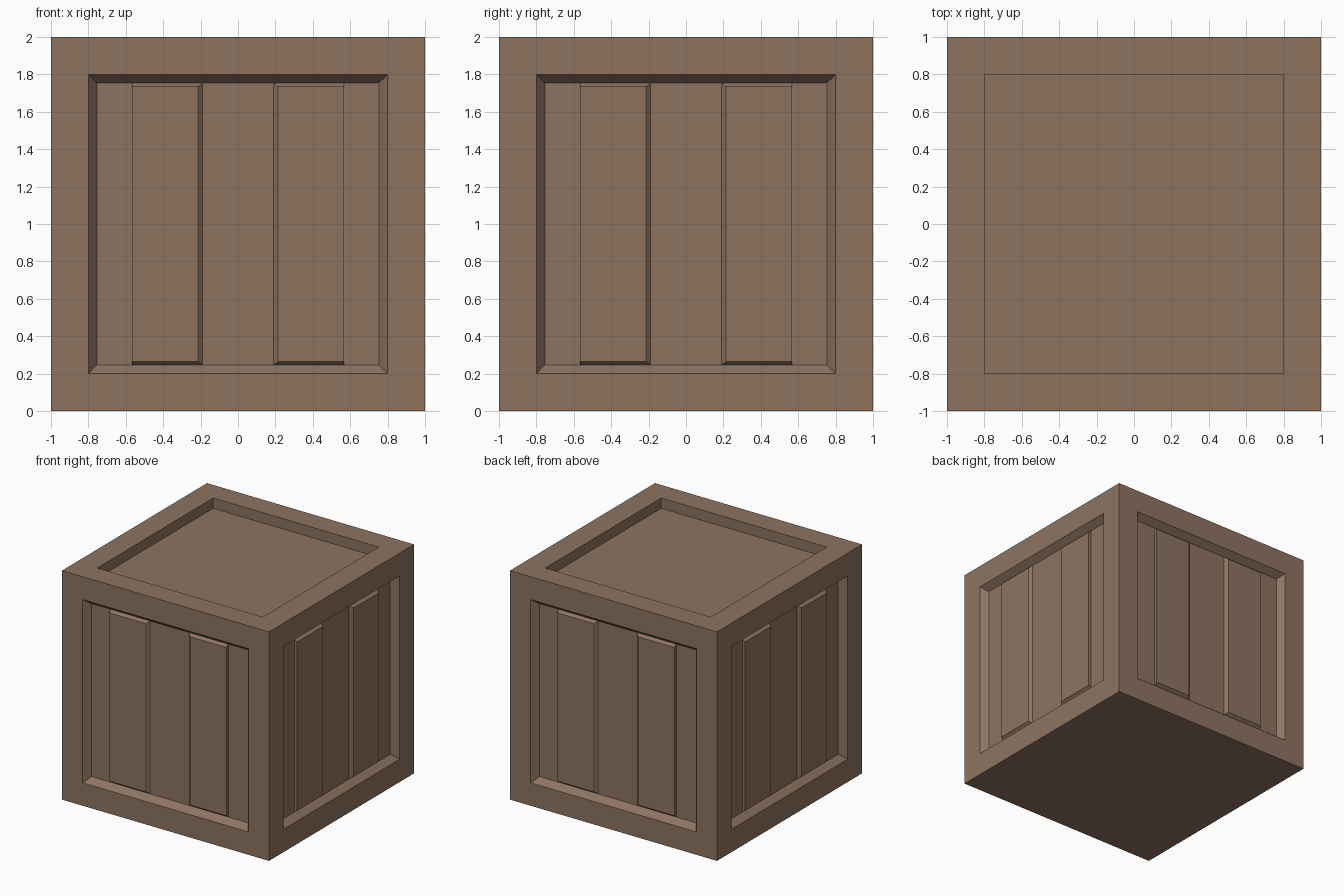
import bpy
import bmesh
from mathutils import Vector

if "Cube" in bpy.data.objects:
    bpy.data.objects.remove(bpy.data.objects["Cube"])

FRAME = 0.2          # width of the flat frame on every face
BEVEL = 0.045        # width of the sloped frame lip
SIDE_DEPTH = 0.058   # depth of side panels
TOP_DEPTH = 0.09     # depth of the lid recess
PLANK_IN, PLANK_OUT = 0.189, 0.566
PLANK_RAISE = 0.025
UP = Vector((0, 0, 1))

bm = bmesh.new()
bmesh.ops.create_cube(bm, size=2)
bmesh.ops.translate(bm, verts=bm.verts, vec=UP)
bm.normal_update()


def inset(faces, width, depth=0.0):
    bmesh.ops.inset_individual(bm, faces=faces, thickness=width, depth=depth,
                               use_even_offset=True)
    bm.normal_update()


def add_planks(n):
    """Split one recessed side panel into boards and raise two of them."""
    u = UP.cross(n)

    def panel():
        return [f for f in bm.faces if f.normal.dot(n) > 0.99
                and abs(f.calc_center_median().dot(n) - (1 - SIDE_DEPTH)) < 0.002]

    for cut in (-PLANK_OUT, -PLANK_IN, PLANK_IN, PLANK_OUT):
        faces = panel()
        geom = set(faces)
        for f in faces:
            geom.update(f.edges)
            geom.update(f.verts)
        bmesh.ops.bisect_plane(bm, geom=list(geom), plane_co=u * cut, plane_no=u)
        bm.normal_update()

    boards = [f for f in panel()
              if PLANK_IN < abs(f.calc_center_median().dot(u)) < PLANK_OUT]
    raised = bmesh.ops.extrude_discrete_faces(bm, faces=boards)["faces"]
    for v in {v for f in raised for v in f.verts}:
        pos = v.co.dot(u)
        v.co += n * PLANK_RAISE
        v.co.z += 0.02 if v.co.z < 1 else -0.02
        if abs(pos) < 0.3:                      # sloped inner edge
            v.co += u * (0.025 if pos > 0 else -0.025)
    bm.normal_update()


# Frames on the lid and four sides (the bottom stays flat)
lid = [f for f in bm.faces if f.normal.z > 0.9]
sides = [f for f in bm.faces if abs(f.normal.z) < 0.1]
inset(lid + sides, FRAME)

# Straight-walled lid recess
floor = bmesh.ops.extrude_discrete_faces(bm, faces=lid)["faces"]
bmesh.ops.translate(bm, verts=floor[0].verts[:], vec=UP * -TOP_DEPTH)

# Sloped side recesses with raised boards
inset(sides, BEVEL, -SIDE_DEPTH)
for direction in ((1, 0, 0), (-1, 0, 0), (0, 1, 0), (0, -1, 0)):
    add_planks(Vector(direction))

bmesh.ops.recalc_face_normals(bm, faces=bm.faces)
mesh = bpy.data.meshes.new("wooden_crate")
bm.to_mesh(mesh)
bm.free()

# Brown wood
wood = bpy.data.materials.new("brown_wood")
wood.diffuse_color = (0.27, 0.175, 0.118, 1)
wood.use_nodes = True
wood.node_tree.nodes["Principled BSDF"].inputs["Base Color"].default_value = wood.diffuse_color
mesh.materials.append(wood)
crate = bpy.data.objects.new("wooden_crate", mesh)
bpy.context.collection.objects.link(crate)
